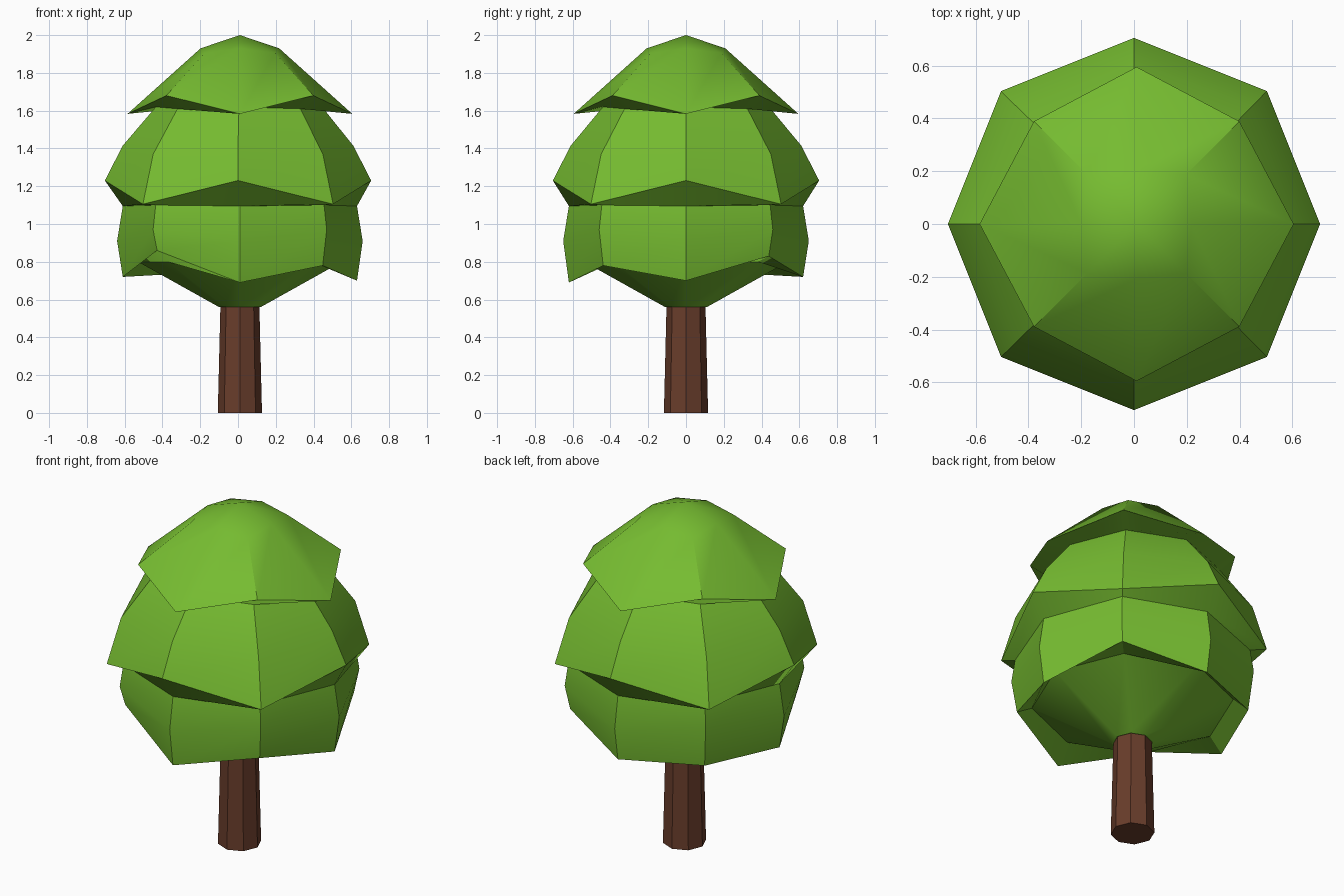
import bpy, bmesh, math

if "Cube" in bpy.data.objects:
    bpy.data.objects.remove(bpy.data.objects["Cube"])


def material(name, colour):
    m = bpy.data.materials.new(name)
    m.diffuse_color = (*colour, 1)
    m.use_nodes = True
    m.node_tree.nodes["Principled BSDF"].inputs["Base Color"].default_value = m.diffuse_color
    return m


def loft(name, rings, mat, bottom_cap=False, apex=None, smooth=30):
    """Skin eight-sided rings. Each ring: centre x, axis radius, diagonal radius, eight heights."""
    bm = bmesh.new()
    loops = []
    for cx, r_axis, r_diag, heights in rings:
        loop = []
        for i in range(8):
            r = r_diag if i % 2 else r_axis
            a = i * math.pi / 4
            loop.append(bm.verts.new((cx + r * math.cos(a), r * math.sin(a), heights[i])))
        loops.append(loop)
    for lo, hi in zip(loops, loops[1:]):
        for i in range(8):
            j = (i + 1) % 8
            bm.faces.new((lo[i], lo[j], hi[j], hi[i]))
    if bottom_cap:
        bm.faces.new(loops[0][::-1])
    if apex:
        tip = bm.verts.new(apex)
        for i in range(8):
            bm.faces.new((loops[-1][i], loops[-1][(i + 1) % 8], tip))
    else:
        bm.faces.new(loops[-1])
    me = bpy.data.meshes.new(name)
    bm.to_mesh(me)
    bm.free()
    me.materials.append(mat)
    ob = bpy.data.objects.new(name, me)
    bpy.context.collection.objects.link(ob)
    bpy.ops.object.select_all(action='DESELECT')
    ob.select_set(True)
    bpy.context.view_layer.objects.active = ob
    bpy.ops.object.shade_smooth_by_angle(angle=math.radians(smooth))
    return ob


def zz(axis, diag=None):
    """Heights alternating between axis and diagonal corners."""
    return [axis, axis if diag is None else diag] * 4


leaf = material("leaf green", (0.18, 0.50, 0.03))
bark = material("bark brown", (0.14, 0.046, 0.024))

# trunk
loft("trunk", [(0.01, 0.117, 0.117, zz(0)),
               (0.01, 0.103, 0.103, zz(0.57))], bark, bottom_cap=True)

# foliage: one skin, three drooping tiers with zigzag rims
loft("foliage", [
    # underside cone and ragged lower lip
    (0.01, 0.11, 0.11, zz(0.56)),
    (0.01, 0.54, 0.54, zz(0.80)),
    (0.01, 0.62, 0.62, [0.70, 0.83, 0.72, 0.73, 0.72, 0.86, 0.69, 0.78]),
    # lower tier
    (0.01, 0.65, 0.65, zz(0.91, 0.97)),
    (0.01, 0.62, 0.63, zz(1.095, 1.10)),
    # middle tier
    (0.0, 0.705, 0.712, zz(1.23, 1.105)),
    (0.0, 0.61, 0.635, zz(1.415, 1.37)),
    (0.005, 0.44, 0.46, zz(1.62, 1.61)),
    # top tier
    (0.01, 0.595, 0.55, zz(1.583, 1.68)),
    (0.01, 0.208, 0.264, zz(1.93, 1.905)),
], leaf, bottom_cap=True, apex=(0.01, 0, 2.0))
